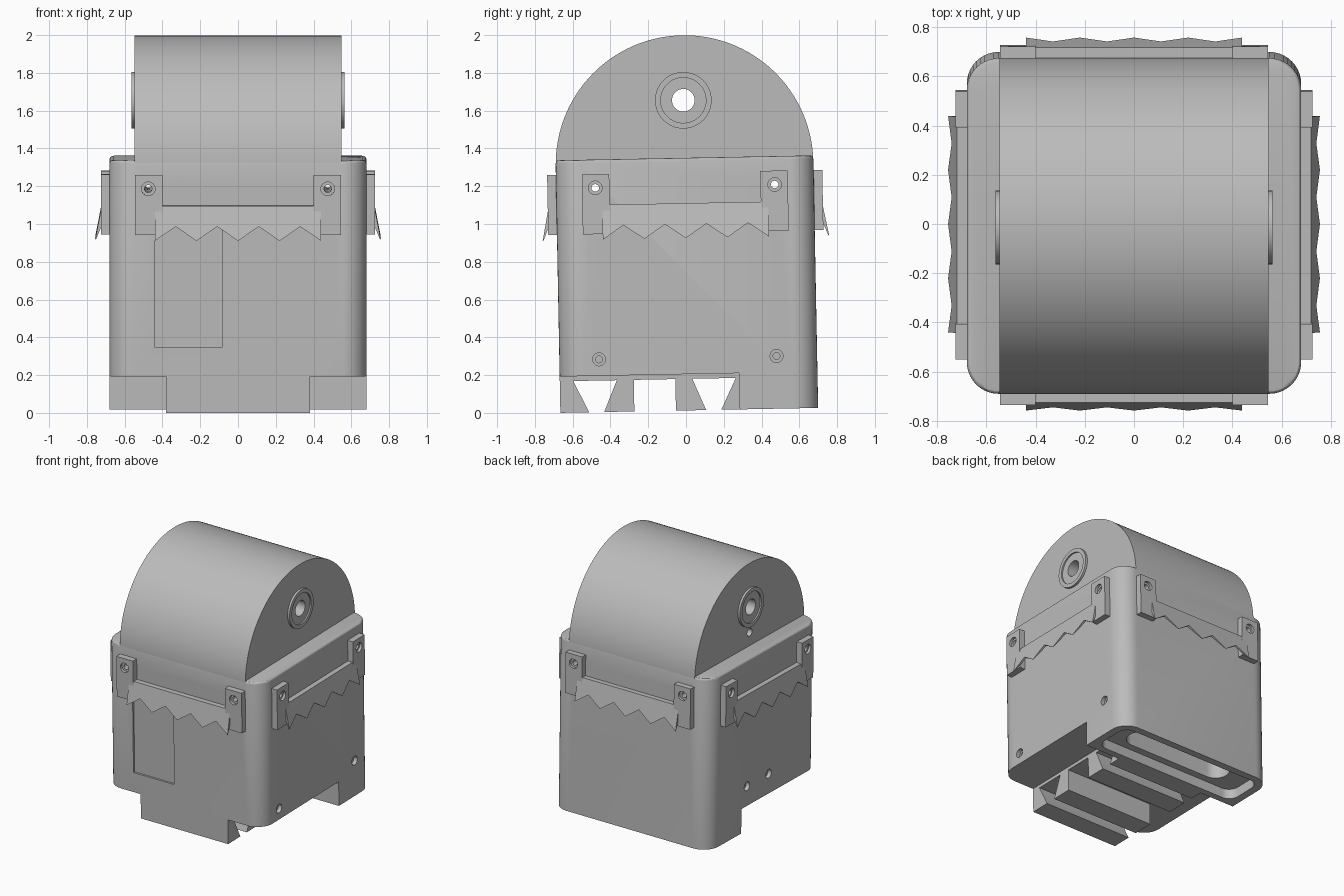
import bpy, bmesh, math
from mathutils import Matrix, Vector

cube = bpy.data.objects.get("Cube")
if cube:
    bpy.data.objects.remove(cube, do_unlink=True)

grey = bpy.data.materials.new("plain_grey")
grey.use_nodes = True
COLOUR = (0.5, 0.5, 0.5, 1)
grey.diffuse_color = COLOUR
grey.node_tree.nodes["Principled BSDF"].inputs["Base Color"].default_value = COLOUR

CY = 0.0175          # middle of the body in depth
HALF_X, HALF_Y = 0.68, 0.6825
FLOOR, CEILING, TOP = 0.013, 0.205, 1.35
parts = []


def finish(name, bm):
    bmesh.ops.recalc_face_normals(bm, faces=bm.faces)
    mesh = bpy.data.meshes.new(name)
    bm.to_mesh(mesh)
    bm.free()
    mesh.materials.append(grey)
    obj = bpy.data.objects.new(name, mesh)
    bpy.context.collection.objects.link(obj)
    return obj


def prism(name, outline, axis, low, high):
    """Extrude a 2D outline along an axis."""
    place = {"x": lambda p, d: (d, p[0], p[1]),
             "y": lambda p, d: (p[0], d, p[1]),
             "z": lambda p, d: (p[0], p[1], d)}[axis]
    bm = bmesh.new()
    face = bm.faces.new([bm.verts.new(place(p, low)) for p in outline])
    new = bmesh.ops.extrude_face_region(bm, geom=[face])["geom"]
    shift = Vector(place((0, 0), high - low))
    bmesh.ops.translate(bm, vec=shift, verts=[g for g in new if isinstance(g, bmesh.types.BMVert)])
    return finish(name, bm)


def arc(cu, cv, r, start, end, steps):
    angles = [math.radians(start + (end - start) * i / steps) for i in range(steps + 1)]
    return [(cu + r * math.cos(a), cv + r * math.sin(a)) for a in angles]


def rounded(cu, cv, hu, hv, r, steps=10):
    """Rounded rectangle outline."""
    pts = []
    for k, (su, sv) in enumerate([(1, 1), (-1, 1), (-1, -1), (1, -1)]):
        pts += arc(cu + su * (hu - r), cv + sv * (hv - r), r, 90 * k, 90 * k + 90, steps)
    return pts


def rect(u0, u1, v0, v1):
    return [(u0, v0), (u1, v0), (u1, v1), (u0, v1)]


def rod(axis, u, v, r, low, high, name="cutter"):
    return prism(name, arc(u, v, r, 0, 360, 40)[:-1], axis, low, high)


def boolean(obj, cutter):
    mod = obj.modifiers.new("cut", "BOOLEAN")
    mod.operation, mod.solver, mod.object = "DIFFERENCE", "EXACT", cutter
    bpy.context.view_layer.objects.active = obj
    bpy.ops.object.modifier_apply(modifier=mod.name)
    bpy.data.objects.remove(cutter, do_unlink=True)


# Body: rounded box with softened top rim
body = prism("body", rounded(0, CY, HALF_X, HALF_Y, 0.13), "z", FLOOR, TOP)
bm = bmesh.new()
bm.from_mesh(body.data)
rim = [e for e in bm.edges if all(v.co.z > TOP - 0.01 for v in e.verts)]
bmesh.ops.bevel(bm, geom=rim, offset=0.018, segments=3, profile=0.5, affect="EDGES")
bm.to_mesh(body.data)
bm.free()
parts.append(body)

# Undercut in front of the rear foot, and the foot's stepped pocket
boolean(body, prism("cutter", rect(-0.9, 0.285, -0.2, CEILING), "x", -1, 1))
boolean(body, prism("cutter", rounded(0, 0.49, 0.62, 0.155, 0.08), "z", -0.1, 0.09))
boolean(body, prism("cutter", rounded(0, 0.49, 0.45, 0.1, 0.099), "z", -0.1, 0.3))

# Recessed door panel on the front
boolean(body, prism("cutter", rect(-0.44, -0.085, 0.36, 1.04), "y", -1, CY - HALF_Y + 0.015))

# Through holes for the awning screws
for s in (-0.475, 0.475):
    boolean(body, rod("y", s, 1.2, 0.02, -1, 1))
    boolean(body, rod("x", CY + s, 1.2, 0.02, -1, 1))

# Lower stepped screw holes on the two sides
for side, y, z in [(1, -0.455, 0.292), (1, 0.485, 0.292), (-1, 0.22, 0.36), (-1, -0.05, 0.36)]:
    for r, depth in [(0.034, 0.03), (0.018, 0.12)]:
        boolean(body, rod("x", y, z, r, *sorted((side * (HALF_X - depth), side * 0.9))))

# Dovetail slots formed by four rails under the body
RAIL_MID, SLOT = -0.163, 0.18
rail_shapes = []
for s in (-1, 1):
    def at(d):
        return RAIL_MID + s * d
    end = CY - HALF_Y if s < 0 else 0.285
    rail_shapes.append([(end, FLOOR), (at(0.35), FLOOR), (at(0.43), SLOT),
                        (at(0.43), CEILING + 0.01), (end, CEILING + 0.01)])
    rail_shapes.append([(at(0.11), FLOOR), (at(0.27), FLOOR), (at(0.2), SLOT),
                        (at(0.2), CEILING + 0.01), (at(0.11), CEILING + 0.01)])
for i, shape in enumerate(rail_shapes):
    parts.append(prism(f"dovetail_rail_{i + 1}", shape, "x", -0.38, 0.38))
parts.append(prism("rail_plate", rect(CY - HALF_Y, 0.285, SLOT, CEILING + 0.01), "x", -0.38, 0.38))

# Arched drum with axle hole
arch = [(CY + 0.682, 1.29)] + arc(CY, 1.317, 0.682, 0, 180, 64) + [(CY - 0.682, 1.29)]
drum = prism("drum", arch, "x", -0.547, 0.547)
boolean(drum, rod("x", CY, 1.655, 0.06, -1, 1))
boolean(drum, rod("x", CY, 1.455, 0.03, -1, -0.45))
parts.append(drum)

# Hub rings on both drum ends
for label, s in [("left", 1), ("right", -1)]:
    def span(a, b):
        return sorted((s * a, s * b))
    hub = rod("x", CY, 1.655, 0.15, *span(0.53, 0.564), name=f"{label}_hub")
    boolean(hub, rod("x", CY, 1.655, 0.12, *span(0.553, 0.7)))
    boolean(hub, rod("x", CY, 1.655, 0.06, *span(0.4, 0.7)))
    parts.append(hub)

# Toothed awning with two screw tabs, repeated on all four sides
zigzag = [(0.44 - 0.11 * i, 1.0 if i % 2 else 0.925) for i in range(9)]
for k, side in enumerate(["front", "left", "back", "right"]):
    turn = Matrix.Translation((0, CY, 0)) @ Matrix.Rotation(k * math.pi / 2, 4, "Z")
    wall = HALF_Y if k % 2 == 0 else HALF_X
    made = []
    for n, s in [("a", -1), ("b", 1)]:
        tab = prism(f"{side}_tab_{n}", rect(*sorted((s * 0.4, s * 0.545)), 0.955, 1.273),
                    "y", -wall - 0.046, -wall + 0.004)
        boolean(tab, rod("y", s * 0.475, 1.2, 0.02, -1, 0))
        boolean(tab, rod("y", s * 0.475, 1.2, 0.036, -1, -wall - 0.026))
        made.append(tab)
    awning = prism(f"{side}_awning", [(-0.44, 1.11), (0.44, 1.11)] + zigzag, "y", -1, 0)
    for v in awning.data.vertices:
        drop = (1.11 - v.co.z) / 0.185
        outer = v.co.y < -0.5
        v.co.y = -wall - (0.04 + 0.036 * drop if outer else -0.004 + 0.076 * drop)
    made.append(awning)
    for obj in made:
        obj.data.transform(turn)
    parts += made

# Slight lean of the whole model, then smooth the curved faces
lean = Matrix.Rotation(math.radians(1.1), 4, "X")
bpy.ops.object.select_all(action="DESELECT")
for obj in parts:
    obj.data.transform(lean)
    obj.select_set(True)
bpy.context.view_layer.objects.active = body
bpy.ops.object.shade_smooth_by_angle(angle=math.radians(30))
